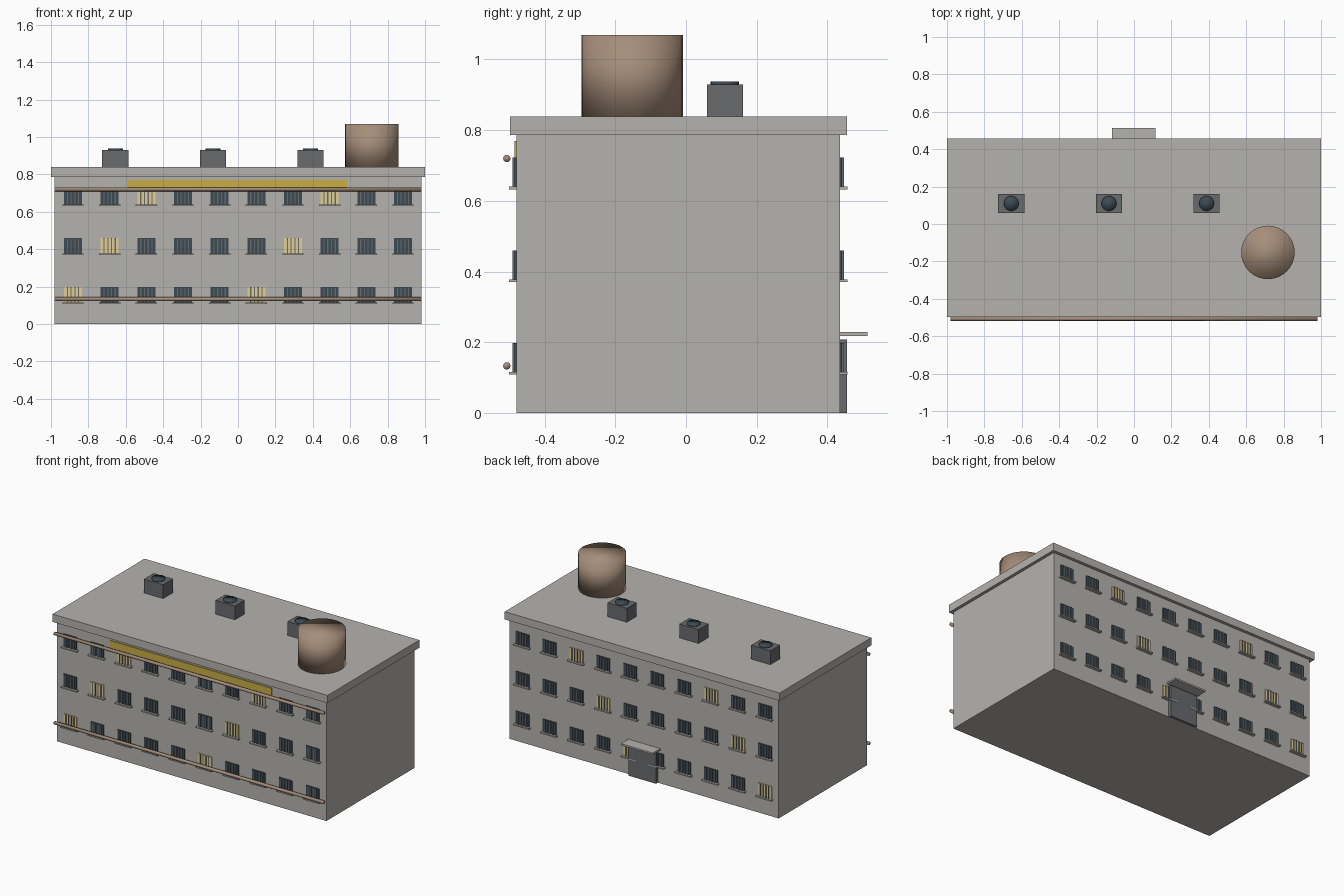
import bpy
import math

old = bpy.data.objects.get("Cube")
if old:
    bpy.data.objects.remove(old, do_unlink=True)


def material(name, rgb):
    m = bpy.data.materials.new(name)
    m.use_nodes = True
    m.diffuse_color = (*rgb, 1)
    m.node_tree.nodes["Principled BSDF"].inputs["Base Color"].default_value = (*rgb, 1)
    return m


concrete = material("concrete", (0.46, 0.45, 0.42))
metal = material("grey metal", (0.14, 0.145, 0.155))
rust = material("rusty brown", (0.38, 0.27, 0.195))
yellow = material("sign yellow", (0.58, 0.42, 0.06))
glass = material("dark glass", (0.045, 0.07, 0.09))
lit_glass = material("lit glass", (0.75, 0.62, 0.30))


def box(name, x, y, z, mat):
    """Box from (min, max) ranges on each axis."""
    mid = [(r[0] + r[1]) / 2 for r in (x, y, z)]
    bpy.ops.mesh.primitive_cube_add(size=1, location=mid)
    ob = bpy.context.object
    ob.name = name
    ob.scale = [abs(r[1] - r[0]) for r in (x, y, z)]
    bpy.ops.object.transform_apply(location=False, rotation=False, scale=True)
    ob.data.materials.append(mat)
    return ob


def cylinder(name, loc, radius, depth, mat, rot=(0, 0, 0), sides=32):
    bpy.ops.mesh.primitive_cylinder_add(vertices=sides, radius=radius, depth=depth,
                                        location=loc, rotation=rot)
    ob = bpy.context.object
    ob.name = name
    ob.data.materials.append(mat)
    bpy.ops.object.shade_smooth()
    return ob


FRONT, BACK = -0.48, 0.436

# Main block and roof slab
box("building_body", (-0.98, 0.98), (FRONT, BACK), (0, 0.787), concrete)
box("roof_slab", (-1, 1), (-0.498, 0.456), (0.787, 0.838), concrete)


# Windows: pane, sill and bars on one wall; out is the wall's outward y direction
def window(x, wall, out, top, lit):
    box("window_pane", (x - 0.048, x + 0.048), (wall, wall + out * 0.006),
        (top - 0.084, top), lit_glass if lit else glass)
    box("window_sill", (x - 0.057, x + 0.057), (wall, wall + out * 0.021),
        (top - 0.09, top - 0.082), concrete)
    for i in range(4):
        bx = x + (i - 1.5) * 0.02
        box("window_bar", (bx - 0.003, bx + 0.003),
            (wall + out * 0.004, wall + out * 0.011), (top - 0.082, top), metal)


for wall, out in ((FRONT, -1), (BACK, 1)):
    for row in range(3):
        for col in range(10):
            window(-0.882 + col * 0.196, wall, out, 0.198 + row * 0.262,
                   (col - row) % 5 == 0)

# Pipes and sign board along the front
for z in (0.133, 0.72):
    cylinder("front_pipe", (0, -0.507, z), 0.0105, 1.96, rust,
             (0, math.pi / 2, 0), 12)
box("sign_board", (-0.59, 0.583), (FRONT - 0.006, FRONT), (0.722, 0.769), yellow)

# Back entrance
box("back_door", (-0.1, 0.1), (BACK, 0.455), (0, 0.208), metal)
box("door_canopy", (-0.118, 0.114), (BACK, 0.513), (0.218, 0.229), concrete)

# Roof vents with round fans
for i in range(3):
    x = -0.656 + i * 0.522
    box("roof_vent", (x - 0.07, x + 0.07), (0.059, 0.161), (0.838, 0.929), metal)
    cylinder("vent_fan", (x, 0.11, 0.932), 0.04, 0.012, glass, sides=24)

# Water tank
cylinder("water_tank", (0.716, -0.152, 0.954), 0.143, 0.232, rust)
